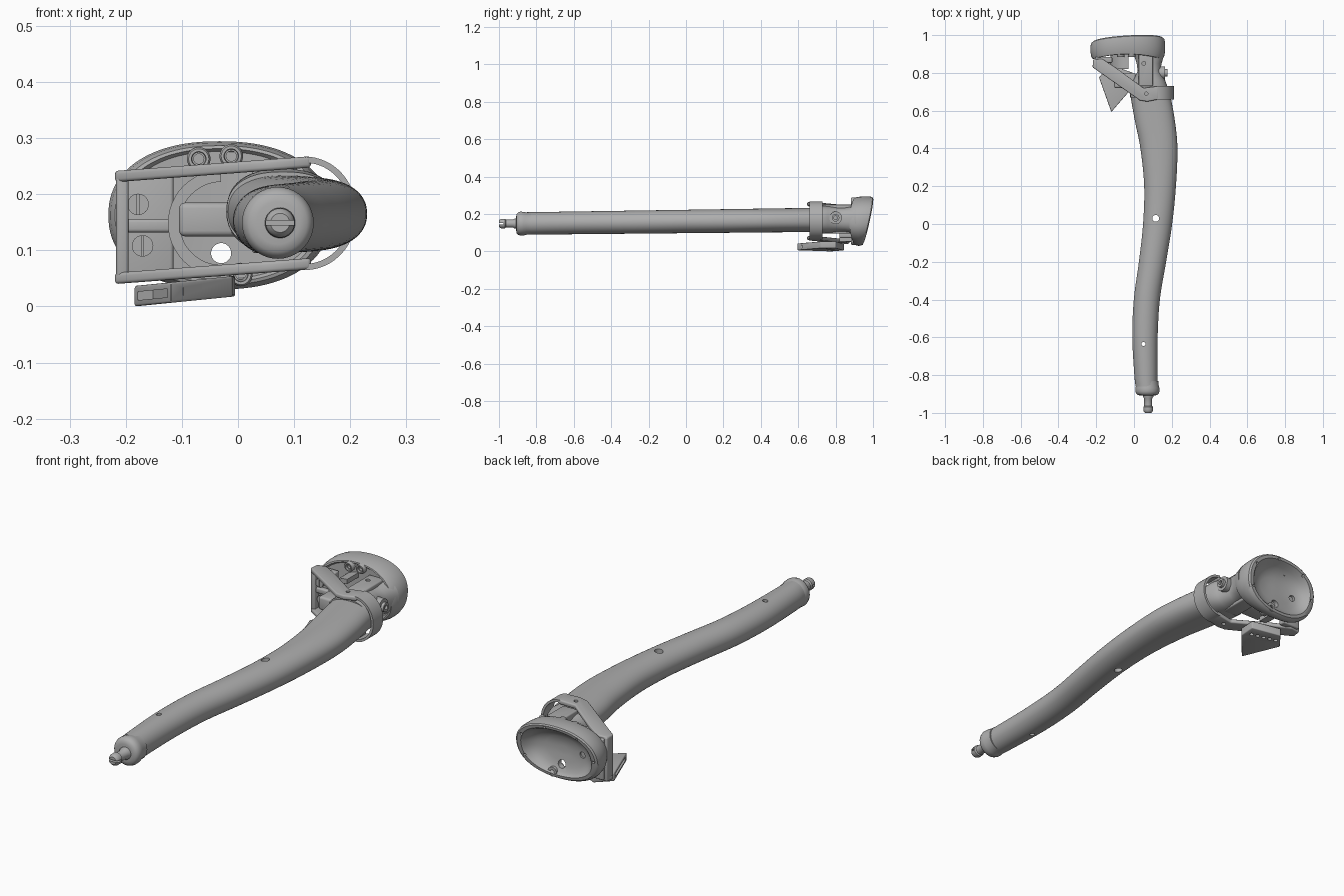
import bpy, bmesh, math
from mathutils import Vector

if "Cube" in bpy.data.objects:
    bpy.data.objects.remove(bpy.data.objects["Cube"])

grey = bpy.data.materials.new("satin_grey")
grey.use_nodes = True
grey.diffuse_color = (0.42, 0.42, 0.42, 1)
grey.node_tree.nodes["Principled BSDF"].inputs["Base Color"].default_value = grey.diffuse_color
parts = []


def add_object(name, bm):
    bmesh.ops.recalc_face_normals(bm, faces=bm.faces)
    mesh = bpy.data.meshes.new(name)
    bm.to_mesh(mesh)
    bm.free()
    mesh.materials.append(grey)
    obj = bpy.data.objects.new(name, mesh)
    bpy.context.collection.objects.link(obj)
    parts.append(obj)
    return obj


def loft(name, sections, ring=False):
    """Skin a list of closed sections; cap the ends unless it is a ring."""
    bm = bmesh.new()
    loops = [[bm.verts.new(p) for p in s] for s in sections]
    pairs = list(zip(loops, loops[1:]))
    if ring:
        pairs.append((loops[-1], loops[0]))
    for a, b in pairs:
        n = len(a)
        for i in range(n):
            j = (i + 1) % n
            bm.faces.new((a[i], a[j], b[j], b[i]))
    if not ring:
        bm.faces.new(loops[0])
        bm.faces.new(loops[-1])
    return add_object(name, bm)


def oval(cx, cz, rx, rz, y, power=2.0, n=64):
    """Superellipse section in the xz plane; y may be a function of x and z."""
    pts = []
    for i in range(n):
        a = 2 * math.pi * i / n
        c, s = math.cos(a), math.sin(a)
        x = cx + rx * math.copysign(abs(c) ** (2 / power), c)
        z = cz + rz * math.copysign(abs(s) ** (2 / power), s)
        pts.append((x, y(x, z) if callable(y) else y, z))
    return pts


def lathe(name, x, z, profile, ring=False):
    return loft(name, [oval(x, z, r, r, y, n=40) for r, y in profile], ring)


def cylinder(name, p, q, r, n=32):
    p, d = Vector(p), Vector(q) - Vector(p)
    side = d.orthogonal().normalized()
    up = d.normalized().cross(side)
    ring = [r * (side * math.cos(2 * math.pi * i / n) + up * math.sin(2 * math.pi * i / n))
            for i in range(n)]
    return loft(name, [[p + v for v in ring], [p + d + v for v in ring]])


def apply_modifier(obj, mod):
    bpy.context.view_layer.objects.active = obj
    bpy.ops.object.modifier_apply(modifier=mod.name)


def bevel(obj, width):
    mod = obj.modifiers.new("bevel", 'BEVEL')
    mod.width, mod.segments, mod.limit_method = width, 3, 'ANGLE'
    apply_modifier(obj, mod)
    return obj


def prism(name, outline, bottom, thickness, slope=0.0, round_edge=0.006):
    """Outline in xy, extruded upward, leaning along x."""
    low = [(x, y, bottom + slope * x) for x, y in outline]
    obj = loft(name, [low, [(x, y, z + thickness) for x, y, z in low]])
    return bevel(obj, round_edge) if round_edge else obj


def box(name, lo, hi, round_edge=0.006):
    (x0, y0, z0), (x1, y1, z1) = lo, hi
    return prism(name, [(x0, y0), (x1, y0), (x1, y1), (x0, y1)], z0, z1 - z0, 0, round_edge)


def cut(obj, cutter):
    mod = obj.modifiers.new("cut", 'BOOLEAN')
    mod.operation, mod.solver, mod.object = 'DIFFERENCE', 'EXACT', cutter
    apply_modifier(obj, mod)
    parts.remove(cutter)
    bpy.data.objects.remove(cutter)


def drill(obj, p, q, r):
    cut(obj, cylinder("cutter", p, q, r, 20))


# Long curved shaft: y, centre x, half width
stations = [(-0.86, .066, .058), (-.8, .063, .061), (-.6, .058, .067), (-.4, .068, .069),
            (-.2, .098, .072), (0, .125, .077), (.2, .138, .084), (.4, .132, .098),
            (.55, .110, .106), (.69, .085, .106)]


def smooth_stations(rows, steps=6):
    rows = [Vector(r) for r in rows]
    rows = [2 * rows[0] - rows[1]] + rows + [2 * rows[-1] - rows[-2]]
    for a, b, c, d in zip(rows, rows[1:], rows[2:], rows[3:]):
        for k in range(steps):
            t = k / steps
            yield (b * 2 + (c - a) * t + (2 * a - 5 * b + 4 * c - d) * t * t
                   + (3 * b - a - 3 * c + d) * t ** 3) / 2
    yield rows[-2]


shaft = loft("curved_shaft", [
    oval(cx, .1605 + .0125 * y, rx, .0625 + .003 * y, y, 2 + max(0, y) * .6)
    for y, cx, rx in smooth_stations(stations)])
for x, y, r in ((.115, .03, .018), (.05, -.635, .011)):
    drill(shaft, (x, y, -.1), (x, y, .4), r)

# Collar and slotted spindle at the narrow end
lathe("end_collar", .071, .149, [(.038, -.908), (.052, -.905), (.060, -.897), (.064, -.885),
                                 (.063, -.868), (.059, -.852), (.058, -.83)])
spindle = lathe("spindle", .075, .149, [(.017, -1), (.023, -.994), (.026, -.985), (.026, -.968),
                                        (.021, -.963), (.021, -.925), (.027, -.915), (.027, -.89)])
cut(spindle, box("cutter", (.03, -1.02, .145), (.12, -.975, .153), 0))

# Oval cup with tilted rim and hollow back
HX, HZ = -.033, .1625


def cup_section(y0, tilt, scale):
    def depth(x, z):
        lean = .22 * (z - HZ) + .06 * (x - HX)
        return y0 + tilt * lean - (1 - tilt) * .03 * ((x - HX) / .2) ** 2
    return oval(HX, HZ, .198 * scale, .132 * scale, depth, 2.25, 96)


cup = loft("oval_cup", [cup_section(*row) for row in (
    (.905, 0, .1), (.905, 0, .5), (.905, 0, .86), (.898, 0, .9), (.9, 0, .94), (.915, .15, .98),
    (.935, .5, 1), (.952, .85, 1), (.965, 1, .98), (.971, 1, .94), (.971, 1, .85), (.964, 1, .81),
    (.95, .7, .74), (.935, .4, .6), (.926, .1, .42), (.921, 0, .2), (.92, 0, .1))])
drill(cup, (-.03, .8, .095), (-.03, 1.1, .095), .018)
drill(cup, (-.13, .913, .16), (-.13, 1.1, .16), .014)
for k in range(7):
    a = 2 * math.pi * (k + .5) / 7
    x, z = HX + .177 * math.cos(a), HZ + .118 * math.sin(a)
    drill(cup, (x, .945, z), (x, 1.1, z), .006)

# Hollow screw bosses on the front of the cup
for i, (x, z) in enumerate(((-.07, .263), (-.012, .268), (.005, .057))):
    lathe(f"screw_boss_{i + 1}", x, z,
          [(.009, .945), (.021, .945), (.021, .888), (.018, .883), (.013, .883),
           (.012, .892), (.009, .892)], ring=True)

# Waisted neck between shaft and cup, with its yoke and pivot
loft("neck", [oval(.08, .17, rx, rz, y, 2.4) for y, rx, rz in (
    (.67, .1, .07), (.72, .1, .075), (.76, .085, .072), (.81, .06, .065),
    (.85, .066, .065), (.91, .085, .075))])
yoke = box("yoke_block", (.025, .73, .095), (.1, .9, .25))
drill(yoke, (.052, .85, .22), (.052, .85, .3), .01)
cylinder("pivot_barrel", (.06, .8, .18), (.165, .8, .18), .034)
pivot = cylinder("pivot_screw", (.1, .8, .18), (.178, .8, .18), .02)
drill(pivot, (.168, .8, .18), (.2, .8, .18), .01)
box("latch_block", (-.105, .72, .125), (.01, .80, .185), .01)

# Clamp frame: matching upper and lower arms joined by a loop and a side wall
arm_outline = [(-.215, .87), (-.22, .83), (.03, .655), (.07, .648), (.13, .66),
               (.13, .73), (.05, .72), (-.1, .83), (-.17, .875)]
for name, bottom in (("upper_arm", .238), ("lower_arm", .0565)):
    arm = prism(name, arm_outline, bottom, .02, .075)
    drill(arm, (.065, .69, bottom - .05), (.065, .69, bottom + .08), .009)

loop = []
for k in range(33):
    a = math.pi * (k / 32 - .5)
    c, s = math.cos(a), math.sin(a)
    loop.append([(.12 + r * c, y, .166 + (r + .009) * s)
                 for r, y in ((.081, .66), (.092, .66), (.092, .73), (.081, .73))])
loft("clamp_loop", loop)
box("side_wall", (-.217, .825, .045), (-.195, .872, .24))
box("screw_panel", (-.205, .853, .05), (-.115, .885, .235))
box("panel_rib", (-.205, .835, .132), (-.11, .87, .156))

# Slotted screws in the panel
for i, (x, z) in enumerate(((-.178, .182), (-.17, .108))):
    screw = cylinder(f"panel_screw_{i + 1}", (x, .832, z), (x, .87, z), .019)
    cut(screw, box("cutter", (x - .002, .82, z - .03), (x + .002, .838, z + .03), 0))

# Saddle arch inside the frame
saddle = []
for k in range(25):
    a = math.pi * (.5 + k / 24)
    c, s = math.cos(a), math.sin(a)
    saddle.append([(-.03 + r * c, y, .148 + r * s)
                   for r, y in ((.074, .82), (.095, .82), (.095, .9), (.074, .9))])
loft("saddle_arch", saddle)

# Wedge lever under the frame, with a slot along its edge and a row of holes
lever = prism("wedge_lever", [(-.185, .775), (-.12, .593), (-.01, .72), (-.005, .80), (-.13, .845)],
              .0185, .0365, .1, .004)
edge_a, edge_b = Vector((-.185, .775)), Vector((-.12, .593))
along = (edge_b - edge_a).normalized()
inward = Vector((-along.y, along.x))
mid = (edge_a + edge_b) / 2
slot = [mid + along * u + inward * v for u, v in ((-.08, -.02), (.08, -.02), (.08, .03), (-.08, .03))]
cut(lever, prism("cutter", [tuple(p) for p in slot], .029, .015, .1, 0))
for k in range(5):
    x, y = -.14 + .026 * k, .8 - .01 * k
    drill(lever, (x, y, -.05), (x, y, .1), .009)

# Smooth rounded surfaces while keeping creases crisp
bpy.ops.object.select_all(action='DESELECT')
for obj in parts:
    obj.select_set(True)
bpy.context.view_layer.objects.active = shaft
bpy.ops.object.shade_smooth_by_angle(angle=math.radians(35))
